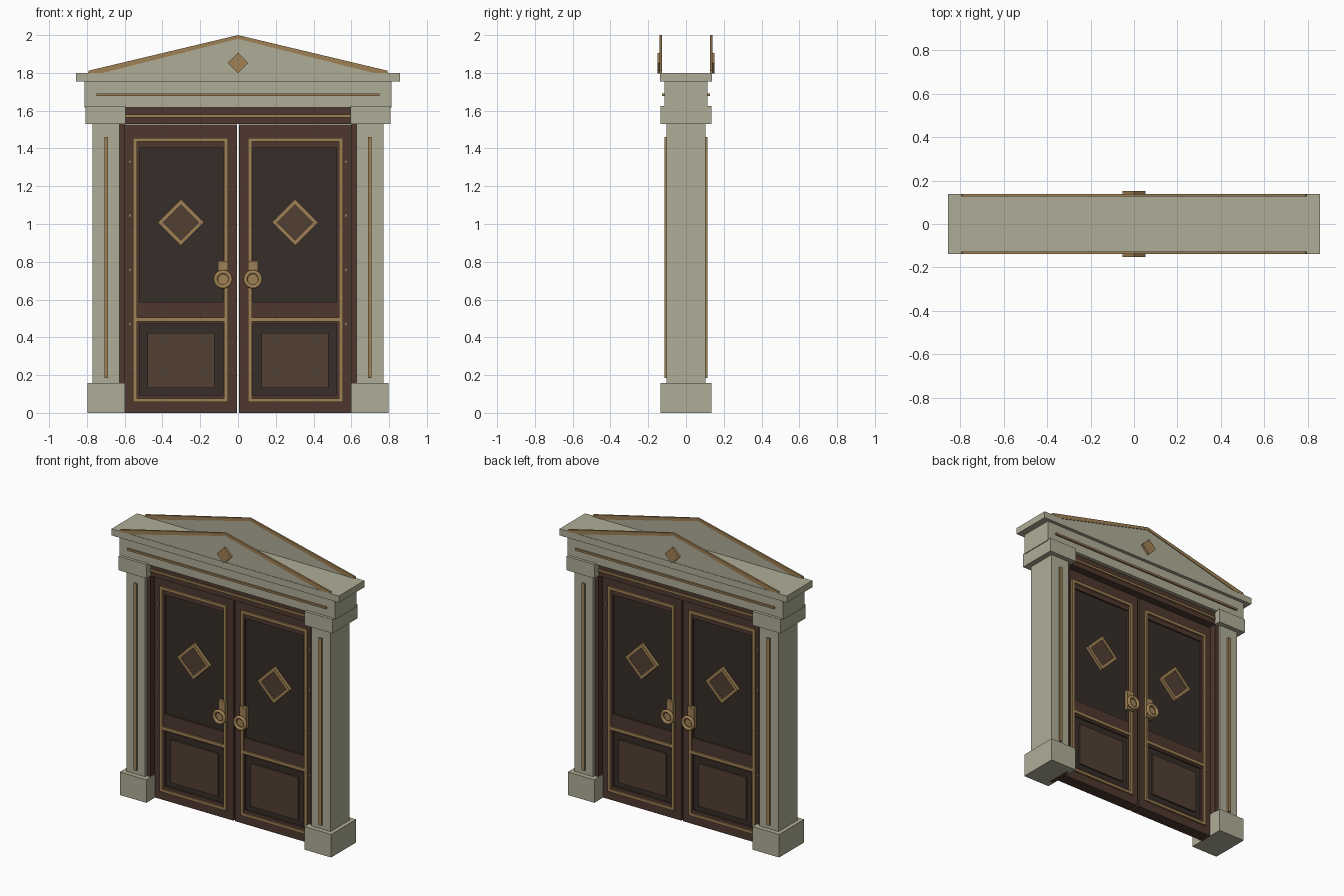
import bpy, bmesh, math
from mathutils import Matrix

if "Cube" in bpy.data.objects:
    bpy.data.objects.remove(bpy.data.objects["Cube"])


def material(name, rgb):
    m = bpy.data.materials.new(name)
    m.diffuse_color = (*rgb, 1)
    m.use_nodes = True
    m.node_tree.nodes["Principled BSDF"].inputs["Base Color"].default_value = m.diffuse_color
    return m


STONE = material("stone", (0.43, 0.42, 0.31))
GOLD = material("aged_gold", (0.35, 0.22, 0.09))
BROWN = material("brown_wood", (0.077, 0.040, 0.028))
PANEL = material("panel_wood", (0.085, 0.050, 0.034))
DARK = material("dark_wood", (0.037, 0.027, 0.022))


def finish(name, bm, mat, mirror):
    """Make an object at the origin, mirrored across the given axes."""
    bmesh.ops.recalc_face_normals(bm, faces=bm.faces)
    me = bpy.data.meshes.new(name)
    bm.to_mesh(me)
    bm.free()
    me.materials.append(mat)
    ob = bpy.data.objects.new(name, me)
    bpy.context.collection.objects.link(ob)
    if mirror:
        mod = ob.modifiers.new("mirror", "MIRROR")
        mod.use_axis = ("x" in mirror, "y" in mirror, False)
        mod.use_mirror_merge = False
    return ob


def boxes(name, mat, mirror, *dims):
    """One object from boxes given as x0, x1, y0, y1, z0, z1."""
    bm = bmesh.new()
    for x0, x1, y0, y1, z0, z1 in dims:
        mtx = Matrix.Translation(((x0 + x1) / 2, (y0 + y1) / 2, (z0 + z1) / 2))
        mtx = mtx @ Matrix.Diagonal((x1 - x0, y1 - y0, z1 - z0, 1))
        bmesh.ops.create_cube(bm, size=1, matrix=mtx)
    return finish(name, bm, mat, mirror)


def prism(name, mat, mirror, pts, y0, y1):
    """Extrude an x-z outline along y."""
    bm = bmesh.new()
    f = bm.faces.new([bm.verts.new((x, y0, z)) for x, z in pts])
    ext = bmesh.ops.extrude_face_region(bm, geom=[f], use_keep_orig=True)
    new = [g for g in ext["geom"] if isinstance(g, bmesh.types.BMVert)]
    bmesh.ops.translate(bm, verts=new, vec=(0, y1 - y0, 0))
    return finish(name, bm, mat, mirror)


def frame(name, mat, mirror, outer, inner, y0, y1):
    """Closed border between two x-z outlines, extruded along y."""
    bm = bmesh.new()
    loops = [[bm.verts.new((x, y, z)) for x, z in pts]
             for pts, y in ((outer, y0), (outer, y1), (inner, y1), (inner, y0))]
    n = len(outer)
    for k in range(4):
        a, b = loops[k], loops[(k + 1) % 4]
        for i in range(n):
            j = (i + 1) % n
            bm.faces.new((a[i], a[j], b[j], b[i]))
    return finish(name, bm, mat, mirror)


def rect(x0, x1, z0, z1):
    return [(x0, z0), (x1, z0), (x1, z1), (x0, z1)]


def diamond(x, z, r):
    return [(x - r, z), (x, z - r), (x + r, z), (x, z + r)]


def ring(cx, cz, r):
    return [(cx + r * math.cos(i * math.tau / 24), cz + r * math.sin(i * math.tau / 24))
            for i in range(24)]


# Pilasters
boxes("pilaster_base", STONE, "x", (-0.797, -0.597, -0.135, 0.135, 0, 0.157))
boxes("pilaster_shaft", STONE, "x", (-0.77, -0.628, -0.103, 0.103, 0.157, 1.53))
boxes("pilaster_capital", STONE, "x", (-0.807, -0.595, -0.135, 0.135, 1.53, 1.625))
boxes("pilaster_inlay", GOLD, "xy", (-0.708, -0.687, -0.114, -0.10, 0.185, 1.46))

# Entablature
boxes("frieze", STONE, "", (-0.812, 0.812, -0.115, 0.115, 1.617, 1.755))
boxes("frieze_inlay", GOLD, "y", (-0.75, 0.75, -0.127, -0.112, 1.677, 1.69))
boxes("cornice", STONE, "", (-0.857, 0.857, -0.138, 0.138, 1.755, 1.80))

# Pediment
prism("pediment_gable", STONE, "y", [(-0.775, 1.80), (0.775, 1.80), (0, 1.99)], -0.135, -0.127)
prism("pediment_rake", GOLD, "xy",
      [(-0.795, 1.80), (-0.715, 1.80), (0, 1.98), (0, 2.0), (-0.79, 1.812)], -0.139, -0.126)
prism("pediment_ornament", GOLD, "y", diamond(0, 1.852, 0.054), -0.152, -0.132)

# Door frame
boxes("door_jamb", BROWN, "x", (-0.63, -0.602, -0.085, 0.085, 0, 1.53))
boxes("door_lintel", BROWN, "", (-0.615, 0.615, -0.09, 0.09, 1.53, 1.617))
boxes("lintel_inlay", GOLD, "y", (-0.597, 0.597, -0.098, -0.088, 1.565, 1.58))

# Door leaves: stiles and rails around recessed panels
T = 0.04
boxes("door_leaf", BROWN, "x",
      (-0.602, -0.522, -T, T, 0, 1.528), (-0.08, -0.006, -T, T, 0, 1.528),
      (-0.522, -0.08, -T, T, 0, 0.095), (-0.522, -0.08, -T, T, 0.47, 0.587),
      (-0.522, -0.08, -T, T, 1.402, 1.528))
boxes("recessed_panels", DARK, "x",
      (-0.522, -0.08, -0.028, 0.028, 0.095, 0.47),
      (-0.522, -0.08, -0.028, 0.028, 0.587, 1.402))
boxes("raised_panel", PANEL, "xy", (-0.48, -0.124, -0.04, -0.026, 0.133, 0.424))

# Gold trim on the leaves
frame("door_trim", GOLD, "xy", rect(-0.555, -0.054, 0.058, 1.456),
      rect(-0.535, -0.074, 0.076, 1.436), -0.052, -0.038)
boxes("door_trim_bar", GOLD, "xy", (-0.535, -0.074, -0.052, -0.038, 0.483, 0.504))
frame("diamond_trim", GOLD, "xy", diamond(-0.303, 1.008, 0.123),
      diamond(-0.303, 1.008, 0.094), -0.05, -0.026)
prism("diamond_panel", PANEL, "xy", diamond(-0.303, 1.008, 0.096), -0.042, -0.026)

# Hinge studs
for z in (0.47, 0.757, 1.045, 1.33):
    prism("hinge_stud", GOLD, "xy",
          [(-0.572 + 0.006 * math.cos(i * math.pi / 4), z + 0.006 * math.sin(i * math.pi / 4))
           for i in range(8)], -0.046, -0.038)

# Handles: back plate, boss and pull ring
HX, HZ = -0.079, 0.707
boxes("handle_plate", GOLD, "xy", (HX - 0.026, HX + 0.026, -0.062, -0.038, 0.665, 0.805))
boss = prism("handle_boss", GOLD, "xy", ring(HX, HZ, 0.028), -0.084, -0.06)
bm = bmesh.new()
rows = []
for i in range(24):
    a = i * math.tau / 24
    rows.append([])
    for j in range(10):
        b = j * math.tau / 10
        r = 0.039 + 0.011 * math.cos(b)
        rows[-1].append(bm.verts.new((HX + r * math.cos(a), -0.089 + 0.011 * math.sin(b),
                                      HZ + r * math.sin(a))))
for i in range(24):
    for j in range(10):
        p, q, k = rows[i], rows[(i + 1) % 24], (j + 1) % 10
        bm.faces.new((p[j], q[j], q[k], p[k]))
pull = finish("handle_ring", bm, GOLD, "xy")
for ob in (boss, pull):
    bpy.ops.object.select_all(action="DESELECT")
    ob.select_set(True)
    bpy.context.view_layer.objects.active = ob
    bpy.ops.object.shade_smooth_by_angle(angle=math.radians(40))
